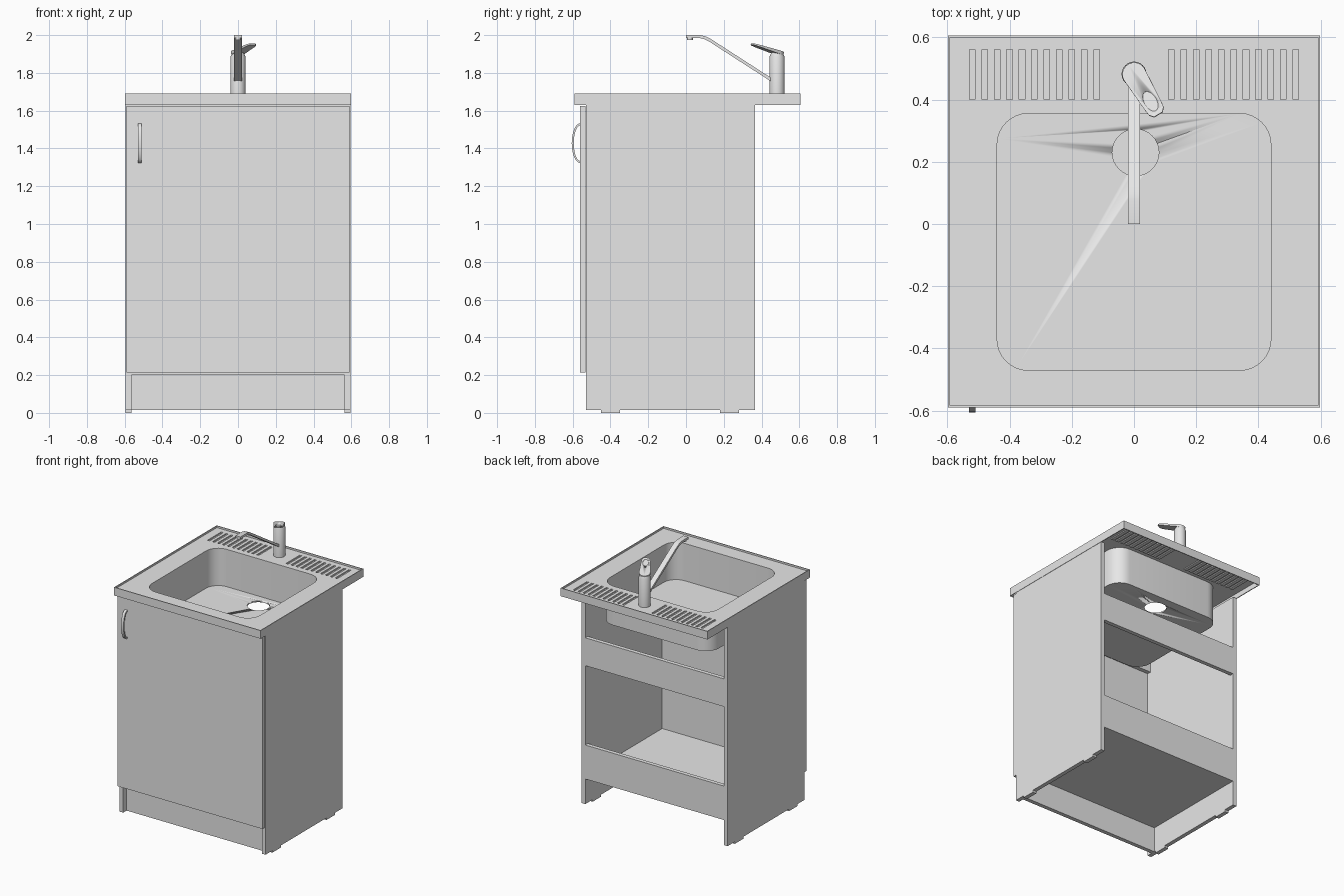
import bpy, bmesh, math
from mathutils import Vector, Matrix

if "Cube" in bpy.data.objects:
    bpy.data.objects.remove(bpy.data.objects["Cube"])

grey = bpy.data.materials.new("plain grey")
grey.diffuse_color = (0.8, 0.8, 0.8, 1)
grey.use_nodes = True
grey.node_tree.nodes["Principled BSDF"].inputs["Base Color"].default_value = grey.diffuse_color


def finish(name, bm, smooth=False):
    bmesh.ops.recalc_face_normals(bm, faces=bm.faces)
    mesh = bpy.data.meshes.new(name)
    bm.to_mesh(mesh)
    bm.free()
    mesh.materials.append(grey)
    ob = bpy.data.objects.new(name, mesh)
    bpy.context.collection.objects.link(ob)
    if smooth:
        activate(ob)
        bpy.ops.object.shade_smooth_by_angle(angle=math.radians(35))
    return ob


def activate(ob):
    bpy.ops.object.select_all(action='DESELECT')
    ob.select_set(True)
    bpy.context.view_layer.objects.active = ob


def boxes(name, *bounds):
    """One object from boxes given as (x0, x1, y0, y1, z0, z1)."""
    bm = bmesh.new()
    for x0, x1, y0, y1, z0, z1 in bounds:
        m = Matrix.Translation(((x0 + x1) / 2, (y0 + y1) / 2, (z0 + z1) / 2))
        m = m @ Matrix.Diagonal((x1 - x0, y1 - y0, z1 - z0, 1))
        bmesh.ops.create_cube(bm, size=1, matrix=m)
    return finish(name, bm)


def prism(name, points, along, smooth=False):
    """Closed outline pushed along a vector."""
    bm = bmesh.new()
    face = bm.faces.new([bm.verts.new(p) for p in points])
    ext = bmesh.ops.extrude_face_region(bm, geom=[face])
    verts = [v for v in ext["geom"] if isinstance(v, bmesh.types.BMVert)]
    bmesh.ops.translate(bm, verts=verts, vec=along)
    return finish(name, bm, smooth)


def ellipse(cx, cy, rx, ry, z, n=32):
    return [(cx + rx * math.cos(2 * math.pi * i / n),
             cy + ry * math.sin(2 * math.pi * i / n), z) for i in range(n)]


def round_rect(x0, x1, y0, y1, r, z, n=8):
    corners = ((x1 - r, y1 - r), (x0 + r, y1 - r), (x0 + r, y0 + r), (x1 - r, y0 + r))
    return [(cx + r * math.cos(math.pi / 2 * (k + i / n)),
             cy + r * math.sin(math.pi / 2 * (k + i / n)), z)
            for k, (cx, cy) in enumerate(corners) for i in range(n + 1)]


def cut(ob, *cutters):
    for c in cutters:
        c.hide_render = True
        activate(ob)
        mod = ob.modifiers.new("cut", 'BOOLEAN')
        mod.operation, mod.solver, mod.object = 'DIFFERENCE', 'EXACT', c
        bpy.ops.object.modifier_apply(modifier=mod.name)


def drop(*obs):
    for ob in obs:
        bpy.data.objects.remove(ob, do_unlink=True)


# Cabinet carcass: side panels and feet
for side, s in (("left", -1), ("right", 1)):
    xa, xb = sorted((s * 0.565, s * 0.595))
    boxes(side + "_panel", (xa, xb, -0.53, 0.365, 0.015, 1.632))
    boxes(side + "_feet", (xa, xb, -0.45, -0.35, 0, 0.015), (xa, xb, 0.18, 0.28, 0, 0.015))

# Boards between the side panels
W = 0.565
boxes("plinth", (-W, W, -0.49, -0.46, 0.015, 0.2))
boxes("floor_board", (-W, W, -0.53, 0.335, 0.2, 0.23))
boxes("lower_back_rail", (-W, W, 0.335, 0.365, 0.2, 0.45))
boxes("upper_back_rail", (-W, W, 0.335, 0.365, 1.035, 1.24))
boxes("front_rail", (-W, W, -0.53, -0.5, 1.43, 1.63))
boxes("door", (-0.59, 0.59, -0.56, -0.532, 0.215, 1.625))

# Bowed door handle
handle = []
for depth, half in ((0.045, 0.105), (0.034, 0.094)):
    arc = [(-0.53, -0.56 - depth * math.cos(t), 1.428 + half * math.sin(t))
           for t in (math.pi * (i / 16 - 0.5) for i in range(17))]
    handle += arc if not handle else arc[::-1]
handle_ob = prism("handle", handle, (0.02, 0, 0), True)

# Sink top: shallow tray with a thin folded rim
X, Y0, Y1, T = 0.5975, -0.59, 0.605, 0.006
boxes("sink_rim",
      (-X, X, Y0, Y0 + T, 1.63, 1.69), (-X, X, Y1 - T, Y1, 1.63, 1.69),
      (-X, -X + T, Y0 + T, Y1 - T, 1.63, 1.69), (X - T, X, Y0 + T, Y1 - T, 1.63, 1.69))
top = boxes("sink_top", (-X + T, X - T, Y0 + T, Y1 - T, 1.667, 1.677))
bowl = prism("bowl", round_rect(-0.449, 0.449, -0.479, 0.364, 0.109, 1.393),
             (0, 0, 0.274), True)
inner = prism("bowl_cutter", round_rect(-0.44, 0.44, -0.47, 0.355, 0.1, 1.402), (0, 0, 0.5), True)
drain = prism("drain_cutter", ellipse(0.005, 0.23, 0.075, 0.075, 1.3), (0, 0, 0.2), True)
groove_x = [s * (0.12 + 0.04 * i) for s in (-1, 1) for i in range(11)]
grooves = boxes("groove_cutter", *[(x - 0.009, x + 0.009, 0.4, 0.56, 1.6, 1.75) for x in groove_x])
cut(bowl, inner, drain)
cut(top, inner, grooves)
drop(inner, drain, grooves)
boxes("groove_floors", *[(x - 0.013, x + 0.013, 0.396, 0.564, 1.66, 1.667) for x in groove_x])

# Tap body with a chamfered top
bm = bmesh.new()
rings = [[bm.verts.new(p) for p in ellipse(0, 0.482, r, r, z, 24)]
         for r, z in ((0.04, 1.67), (0.04, 1.885), (0.03, 1.908))]
for lo, hi in zip(rings, rings[1:]):
    for i in range(24):
        j = (i + 1) % 24
        bm.faces.new((lo[i], lo[j], hi[j], hi[i]))
bm.faces.new(rings[0])
bm.faces.new(rings[-1])
finish("tap_body", bm, True)

# Spout: slope bending into a flat tip
path = [(0.46, 1.758), (0.125, 1.974), (0.10, 1.986), (0.075, 1.992), (0, 1.992)]
upper, lower = [], []
for i, p in enumerate(path):
    a, b = Vector(path[max(i - 1, 0)]), Vector(path[min(i + 1, len(path) - 1)])
    d = (b - a).normalized() * 0.008
    upper.append((-0.02, p[0] + d.y, p[1] - d.x))
    lower.append((-0.02, p[0] - d.y, p[1] + d.x))
prism("spout", upper + lower[::-1], (0.04, 0, 0), True)
prism("spout_nozzle", ellipse(0, 0.02, 0.016, 0.016, 1.974, 16), (0, 0, 0.012), True)

# Lever: tapered tongue, tilted up and turned to the right, with an oval recess
outline = [(0.038 * math.sin(t), 0.038 * math.cos(t)) for t in
           (math.pi * (0.5 - i / 10) for i in range(11))]
outline += [(-0.03, -0.12), (-0.027, -0.143), (-0.016, -0.156),
            (0.016, -0.156), (0.027, -0.143), (0.03, -0.12)]
bm = bmesh.new()
hi = [bm.verts.new((x, y, 0)) for x, y in outline]
lo = [bm.verts.new((x, y, -0.022 - 0.1 * (y - 0.038) * -1 * -1 if y > 0 else -0.022 - 0.09 * y))
      for x, y in outline]
bm.faces.new(hi)
bm.faces.new(lo[::-1])
for i in range(len(hi)):
    j = (i + 1) % len(hi)
    bm.faces.new((hi[i], lo[i], lo[j], hi[j]))
lever = finish("lever", bm, True)
oval = prism("oval_cutter", ellipse(0, -0.105, 0.02, 0.036, -0.004), (0, 0, 0.03), True)
cut(lever, oval)
drop(oval)
lever.matrix_world = (Matrix.Translation((0, 0.482, 1.918))
                      @ Matrix.Rotation(math.radians(31), 4, 'Z')
                      @ Matrix.Rotation(math.radians(-14), 4, 'X'))
